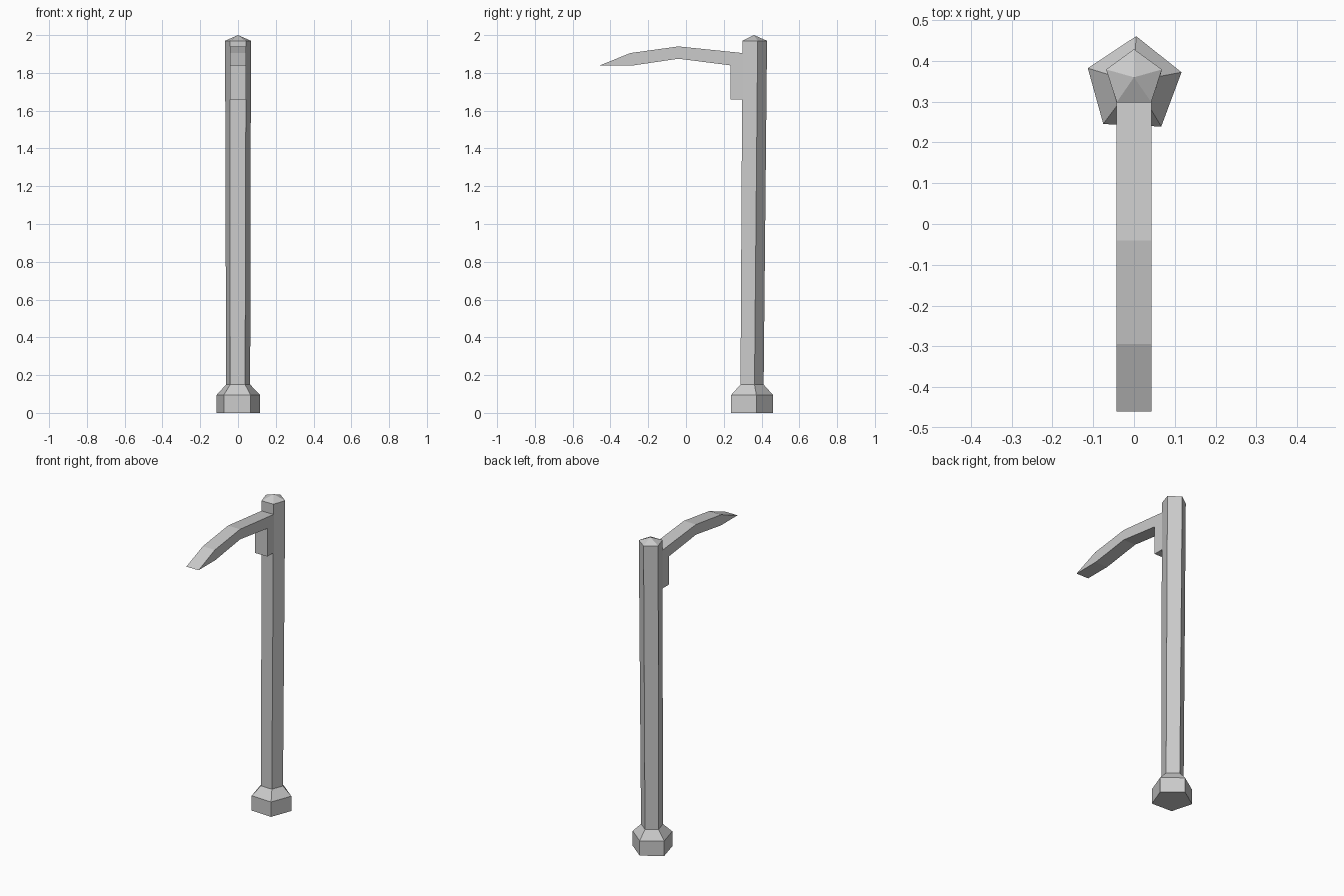
import bpy, bmesh
from math import sin, cos, radians, pi

cube = bpy.data.objects.get("Cube")
if cube:
    bpy.data.objects.remove(cube)

# One flat grey for the whole tool
grey = bpy.data.materials.new("plain grey")
grey.use_nodes = True
grey.diffuse_color = (0.6, 0.6, 0.6, 1)
grey.node_tree.nodes["Principled BSDF"].inputs["Base Color"].default_value = (0.6, 0.6, 0.6, 1)


def add_object(name, bm):
    bmesh.ops.recalc_face_normals(bm, faces=bm.faces)
    mesh = bpy.data.meshes.new(name)
    bm.to_mesh(mesh)
    bm.free()
    mesh.materials.append(grey)
    obj = bpy.data.objects.new(name, mesh)
    bpy.context.collection.objects.link(obj)
    return obj


def pentagon(bm, y, z, radius, twist):
    """Five-sided ring with one corner pointing to the back."""
    angles = [pi / 2 + radians(twist) + 2 * pi * i / 5 for i in range(5)]
    return [bm.verts.new((radius * cos(a), y + radius * sin(a), z)) for a in angles]


def loft(name, sections, tip=None):
    """Join pentagon rings upwards, closing with a flat cap or a point."""
    bm = bmesh.new()
    rings = [pentagon(bm, *s) for s in sections]
    bm.faces.new(rings[0])
    for low, high in zip(rings, rings[1:]):
        for i in range(5):
            j = (i + 1) % 5
            bm.faces.new((low[i], low[j], high[j], high[i]))
    if tip:
        point = bm.verts.new(tip)
        for i in range(5):
            bm.faces.new((rings[-1][i], rings[-1][(i + 1) % 5], point))
    else:
        bm.faces.new(rings[-1])
    return add_object(name, bm)


def extrude_side(name, profile, half_width):
    """Extrude a (y, z) outline across x."""
    bm = bmesh.new()
    face = bm.faces.new([bm.verts.new((-half_width, y, z)) for y, z in profile])
    result = bmesh.ops.extrude_face_region(bm, geom=[face])
    moved = [v for v in result["geom"] if isinstance(v, bmesh.types.BMVert)]
    bmesh.ops.translate(bm, verts=moved, vec=(2 * half_width, 0, 0))
    return add_object(name, bm)


# Pommel, handle and pointed cap in one loft: y, z, radius, twist
loft("handle", [
    (0.34, 0, 0.121, -2.5),
    (0.34, 0.095, 0.121, -2.5),
    (0.344, 0.15, 0.067, -2),
    (0.357, 1.97, 0.072, 0),
], tip=(0, 0.36, 2))

# Curved blade with the mounting block under its root
extrude_side("blade", [
    (0.31, 1.66), (0.235, 1.66), (0.235, 1.84), (-0.04, 1.875),
    (-0.29, 1.838), (-0.46, 1.838), (-0.295, 1.905), (-0.04, 1.94),
    (0.31, 1.904),
], 0.043)
